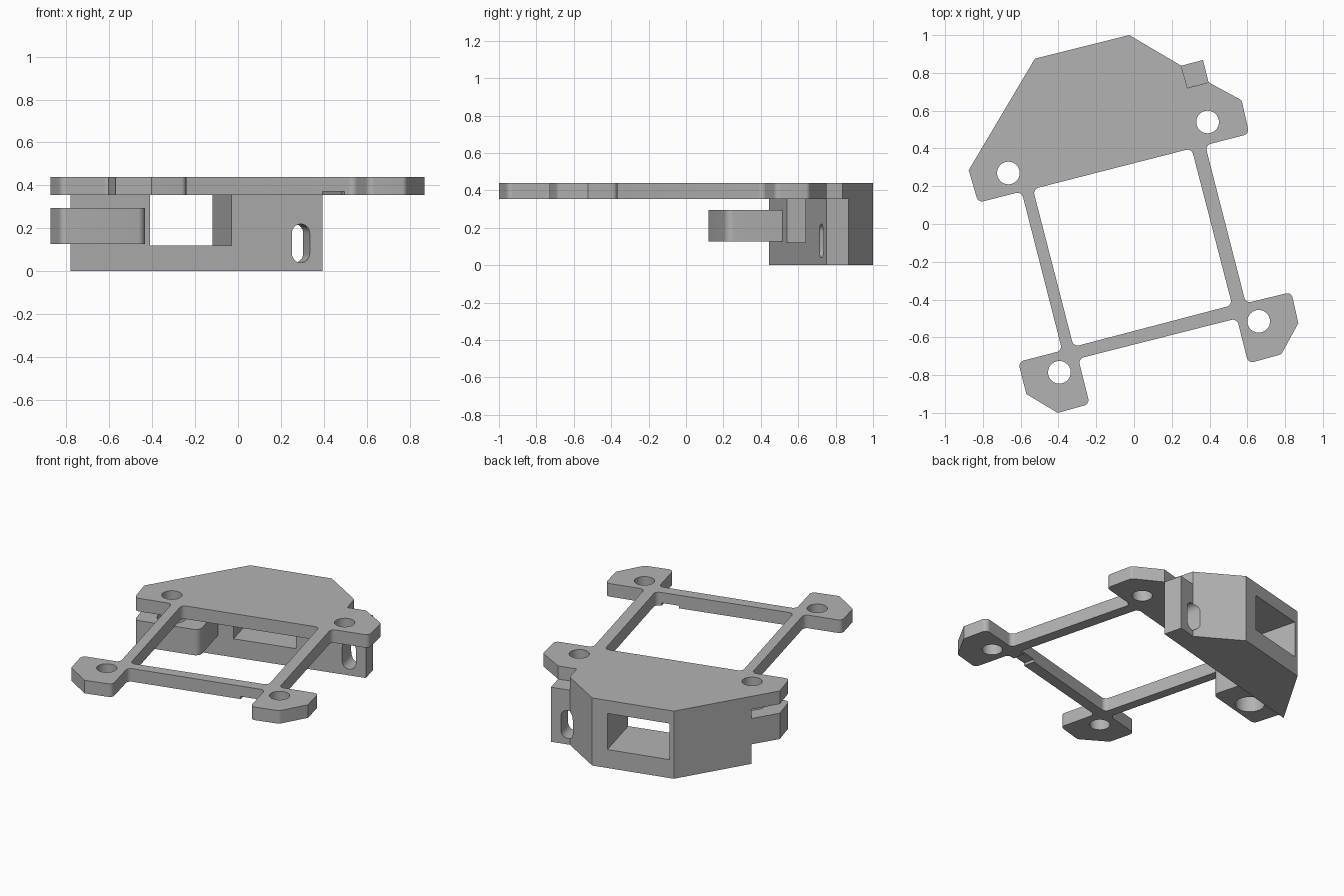
import bpy, bmesh, math
from mathutils import Vector

cube = bpy.data.objects.get("Cube")
if cube:
    bpy.data.objects.remove(cube, do_unlink=True)

grey = bpy.data.materials.new("plain_grey")
grey.use_nodes = True
grey.diffuse_color = (0.45, 0.45, 0.45, 1)
grey.node_tree.nodes["Principled BSDF"].inputs["Base Color"].default_value = (0.45, 0.45, 0.45, 1)

ANGLE = math.radians(14.5)                              # the whole part is turned
U = Vector((math.cos(ANGLE), math.sin(ANGLE), 0))       # along the wall
V = Vector((-math.sin(ANGLE), math.cos(ANGLE), 0))      # through the wall
SMALL, ROUND = 0.03, 0.04
BASE, UNDER, TOP = 0, 0.355, 0.44


def rounded(corners, steps=6):
    """Outline from (x, y) or (x, y, radius) corners."""
    out = []
    for i, c in enumerate(corners):
        p = Vector(c[:2])
        if len(c) == 2:
            out.append(p)
            continue
        a = (Vector(corners[i - 1][:2]) - p).normalized()
        b = (Vector(corners[(i + 1) % len(corners)][:2]) - p).normalized()
        half = a.angle(b) / 2
        centre = p + (a + b).normalized() * c[2] / math.sin(half)
        start = p + a * c[2] / math.tan(half) - centre
        end = p + b * c[2] / math.tan(half) - centre
        for k in range(steps + 1):
            d = start.lerp(end, k / steps).normalized()
            out.append(centre + d * c[2])
    return out


def solid(name, ring, sweep):
    """Sweep a closed ring of 3D points along a vector."""
    bm = bmesh.new()
    face = bm.faces.new([bm.verts.new(p) for p in ring])
    grown = bmesh.ops.extrude_face_region(bm, geom=[face])["geom"]
    bmesh.ops.translate(bm, vec=sweep, verts=[g for g in grown if isinstance(g, bmesh.types.BMVert)])
    bmesh.ops.recalc_face_normals(bm, faces=bm.faces)
    mesh = bpy.data.meshes.new(name)
    bm.to_mesh(mesh)
    bm.free()
    mesh.materials.append(grey)
    obj = bpy.data.objects.new(name, mesh)
    bpy.context.collection.objects.link(obj)
    return obj


def prism(name, corners, low, high):
    ring = [Vector((p.x, p.y, low)) for p in rounded(corners)]
    return solid(name, ring, Vector((0, 0, high - low)))


def drill(x, y, radius):
    turn = [math.tau * k / 40 for k in range(40)]
    ring = [Vector((x + radius * math.cos(t), y + radius * math.sin(t), -1)) for t in turn]
    return solid("drill", ring, Vector((0, 0, 3)))


def cut(obj, cutters):
    """Subtract the cutters, keep the result and discard them."""
    for c in cutters:
        c.hide_render = True
        mod = obj.modifiers.new("cut", "BOOLEAN")
        mod.operation, mod.solver, mod.object = "DIFFERENCE", "EXACT", c
    bpy.context.view_layer.update()
    graph = bpy.context.evaluated_depsgraph_get()
    mesh = bpy.data.meshes.new_from_object(obj.evaluated_get(graph))
    obj.modifiers.clear()
    obj.data = mesh
    for c in cutters:
        bpy.data.objects.remove(c, do_unlink=True)


# Top plate with four corner lugs
plate = prism("top_plate", [
    (-0.025, 1.0), (0.25, 0.838), (0.283, 0.72), (0.395, 0.75),
    (0.57, 0.655, SMALL), (0.61, 0.477, SMALL), (0.377, 0.417, SMALL),
    (0.592, -0.42, SMALL), (0.833, -0.36, SMALL), (0.87, -0.525), (0.78, -0.69, SMALL),
    (0.605, -0.738, SMALL), (0.545, -0.5, SMALL),
    (-0.295, -0.713, SMALL), (-0.235, -0.953, SMALL), (-0.404, -1.0), (-0.57, -0.9),
    (-0.613, -0.73, SMALL), (-0.38, -0.67, SMALL),
    (-0.595, 0.172, SMALL), (-0.825, 0.113, SMALL), (-0.875, 0.285), (-0.525, 0.875),
], UNDER, TOP)
window = prism("window", [
    (-0.535, 0.185, SMALL), (0.305, 0.4, SMALL), (0.52, -0.43, SMALL), (-0.32, -0.65, SMALL),
], 0, 1)
bar_notch = prism("bar_notch", [(0.4, -0.56), (0.5, -0.535), (0.48, -0.42), (0.375, -0.45)], 0.3, 0.372)
screw_holes = [drill(x, y, 0.06) for x, y in
               [(-0.665, 0.27), (0.39, 0.54), (0.66, -0.515), (-0.395, -0.785)]]
cut(plate, [window, bar_notch] + screw_holes)

# Lower housing with its side post
housing = prism("lower_housing", [
    (-0.78, 0.443), (0.395, 0.75), (0.365, 0.868), (0.25, 0.838), (-0.025, 1.0), (-0.525, 0.875),
], BASE, UNDER)

# Rectangular tunnel open to the plate above
mouth = Vector((-0.41, 0.54, 0.12)) - V * 0.2
across, up = U * 0.392, Vector((0, 0, 0.4))
tunnel = solid("tunnel", [mouth, mouth + across, mouth + across + up, mouth + up], V * 0.9)

# Upright slot with round ends
slot_ring = []
middle = Vector((0.293, 0.723, 0.13)) - V * 0.2
for k in range(26):
    t = math.pi * (k if k < 13 else k - 1) / 12
    lift = 0.047 if k < 13 else -0.047
    slot_ring.append(middle + U * 0.043 * math.cos(t) + Vector((0, 0, lift + 0.043 * math.sin(t))))
slot = solid("slot", slot_ring, V * 0.6)
cut(housing, [tunnel, slot])

# Lower side lug under the plate corner
lug = prism("lower_lug", [
    (-0.875, 0.285), (-0.825, 0.113, SMALL), (-0.425, 0.216, ROUND), (-0.505, 0.515), (-0.78, 0.443),
], 0.127, 0.295)
cut(lug, [drill(-0.665, 0.27, 0.087)])

# Smooth the fillets and holes, keep the edges sharp
bpy.ops.object.select_all(action="DESELECT")
for obj in (plate, housing, lug):
    obj.select_set(True)
bpy.context.view_layer.objects.active = plate
bpy.ops.object.shade_smooth_by_angle(angle=math.radians(25))
